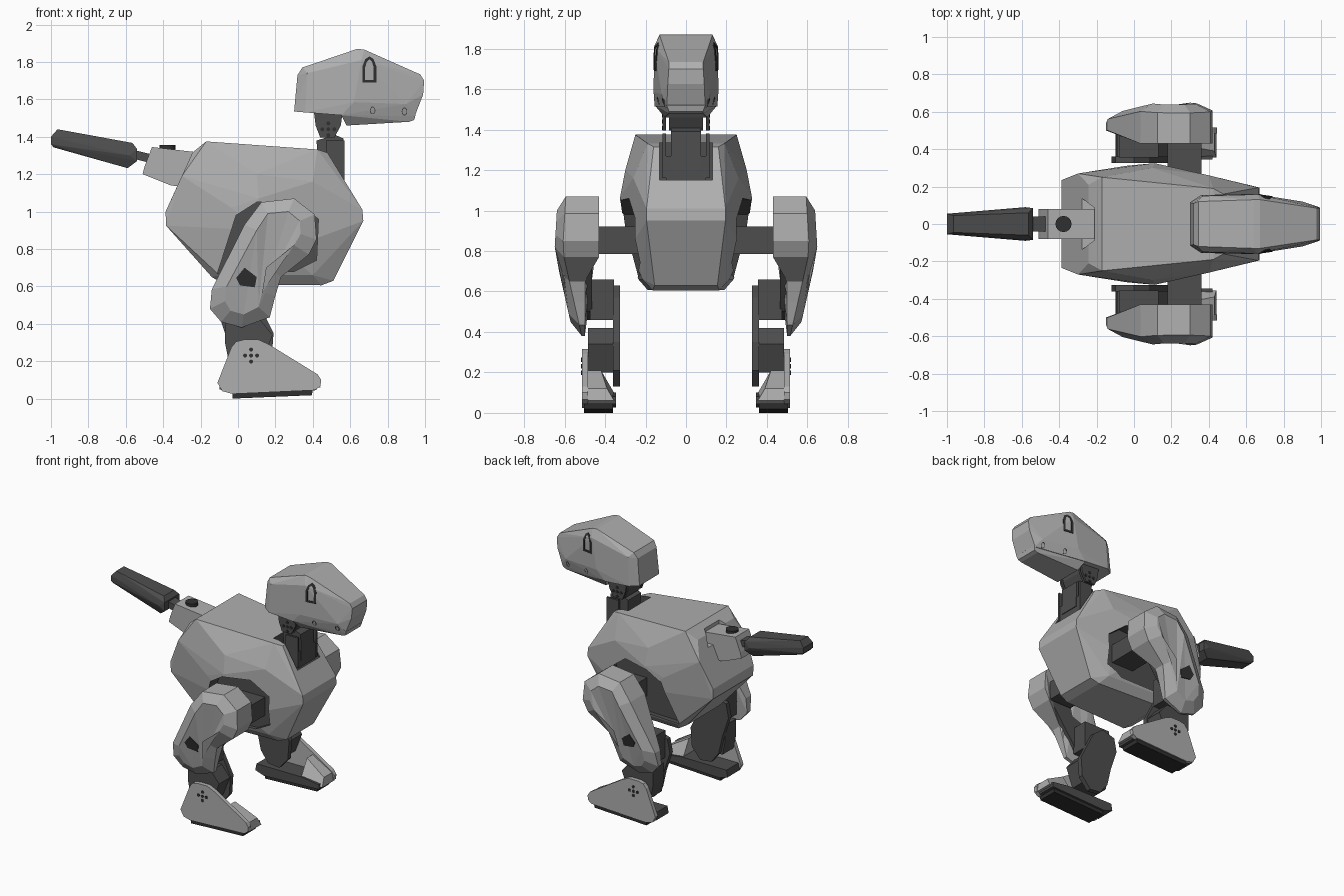
import bpy, bmesh, math
from mathutils import Vector
from mathutils.bvhtree import BVHTree


def material(name, v):
    m = bpy.data.materials.new(name)
    m.diffuse_color = (v, v, v, 1)
    return m


LIGHT = material("light grey shell", 0.43)
DARK = material("dark grey frame", 0.075)
BLACK = material("black rubber", 0.03)


def finish(name, bm, mat, pair=False):
    """Make one object, or a left/right pair mirrored in y; return (first object, surface tree)."""
    tree = BVHTree.FromBMesh(bm)
    first = None
    for side, s in ((("left_", 1), ("right_", -1)) if pair else (("", 1),)):
        b = bm.copy()
        for v in b.verts:
            v.co.y *= s
        bmesh.ops.recalc_face_normals(b, faces=b.faces[:])
        me = bpy.data.meshes.new(side + name)
        b.to_mesh(me)
        b.free()
        me.materials.append(mat)
        ob = bpy.data.objects.new(side + name, me)
        bpy.context.collection.objects.link(ob)
        first = first or ob
    bm.free()
    return first, tree


def loft(name, loops, mat, pair=False, cyclic=False, tri=False):
    """Bridge loops of equal length, capped at the ends or joined as a ring."""
    bm = bmesh.new()
    rows = [[bm.verts.new(p) for p in lp] for lp in loops]
    n = len(rows[0])
    for a, b in zip(rows, rows[1:] + (rows[:1] if cyclic else [])):
        for i in range(n):
            bm.faces.new((a[i], a[(i + 1) % n], b[(i + 1) % n], b[i]))
    if not cyclic:
        bm.faces.new(rows[0][::-1])
        bm.faces.new(rows[-1])
    if tri:
        bmesh.ops.triangulate(bm, faces=[f for f in bm.faces if len(f.verts) > 4])
    return finish(name, bm, mat, pair)


def prism(name, prof, y0, y1, mat, pair=False):
    return loft(name, [[(x, y, z) for x, z in prof] for y in (y0, y1)], mat, pair)


def box(name, x0, x1, y0, y1, z0, z1, mat, pair=False):
    return prism(name, [(x0, z0), (x1, z0), (x1, z1), (x0, z1)], y0, y1, mat, pair)


def hull(name, pts, mat, mirror=True, pair=False):
    """Faceted solid around points, mirrored in y when it sits on the centre line."""
    bm = bmesh.new()
    for x, y, z in pts:
        bm.verts.new((x, y, z))
        if mirror:
            bm.verts.new((x, -y, z))
    r = bmesh.ops.convex_hull(bm, input=bm.verts[:])
    junk = {g for g in r["geom_interior"] + r["geom_unused"] if isinstance(g, bmesh.types.BMVert)}
    if junk:
        bmesh.ops.delete(bm, geom=list(junk), context="VERTS")
    bmesh.ops.dissolve_limit(bm, angle_limit=math.radians(3), verts=bm.verts[:], edges=bm.edges[:])
    return finish(name, bm, mat, pair)


def plate(name, tree, outer, mat, inner=None):
    """Thin detail laid on a side surface; a frame when an inner outline is given."""
    def drop(prof, off):
        out = []
        for x, z in prof:
            hit = tree.ray_cast(Vector((x, 2, z)), Vector((0, -1, 0)))[0]
            out.append((x, (hit.y if hit else 0.1) + off, z))
        return out
    loops = [drop(outer, -0.004), drop(outer, 0.004)]
    if inner:
        loops += [drop(inner, 0.004), drop(inner, -0.004)]
    loft(name, loops, mat, True, bool(inner))


def disc(cx, cz, rx, rz, n=10):
    return [(cx + rx * math.cos(2 * math.pi * i / n), cz + rz * math.sin(2 * math.pi * i / n)) for i in range(n)]


# Body shell
body, body_tree = hull("body_shell", [
    (-0.243, 0.21, 1.316), (-0.17, 0.25, 1.375), (0.424, 0.19, 1.332), (0.478, 0.16, 1.315),
    (0.665, 0.195, 1.01), (0.67, 0.195, 0.95), (0.51, 0.155, 0.63), (0.446, 0.165, 0.606),
    (-0.07, 0.19, 0.608), (-0.14, 0.19, 0.65), (-0.385, 0.235, 0.925), (-0.387, 0.235, 1.0),
    (-0.30, 0.27, 1.19), (-0.035, 0.312, 1.02), (0.11, 0.325, 1.07), (0.11, 0.325, 0.90),
    (-0.10, 0.235, 0.66), (0.40, 0.215, 0.66), (0.10, 0.30, 1.20), (0.40, 0.26, 1.16),
    (0.40, 0.257, 0.85)], LIGHT)
body.data.materials.append(DARK)

# Leg pockets, neck slot and tail notch cut from the body
pocket = [(-0.11, 0.67), (-0.01, 0.98), (0.10, 1.05), (0.30, 1.06), (0.43, 0.96), (0.42, 0.74), (0.30, 0.68)]
cutters = [
    (prism("pocket_cutter_a", pocket, 0.2, 0.5, DARK)[0], 1),
    (prism("pocket_cutter_b", pocket, -0.5, -0.2, DARK)[0], 1),
    (box("neck_cutter", 0.38, 0.8, -0.13, 0.13, 1.15, 1.5, LIGHT)[0], 1),
    (hull("tail_cutter", [(x, y, z) for x, y in ((-0.45, 0.27), (-0.21, 0.085)) for z in (1.24, 1.5)], LIGHT)[0], 0)]
for c, idx in cutters:
    c.hide_render = True
    c.data.materials.clear()
    c.data.materials.append(LIGHT)
    c.data.materials.append(DARK)
    for p in c.data.polygons:
        p.material_index = idx
    mod = body.modifiers.new("cut", "BOOLEAN")
    mod.operation, mod.solver, mod.object = "DIFFERENCE", "EXACT", c
bpy.context.view_layer.update()
baked = bpy.data.meshes.new_from_object(body.evaluated_get(bpy.context.evaluated_depsgraph_get()))
body.modifiers.clear()
body.data = baked
for c, _ in cutters:
    bpy.data.objects.remove(c)

# Head: skull, jaw, eye frames and side studs
_, skull = hull("head_shell", [
    (0.30, 0.115, 1.535), (0.318, 0.11, 1.73), (0.344, 0.12, 1.77), (0.638, 0.13, 1.87),
    (0.675, 0.13, 1.866), (0.975, 0.085, 1.733), (0.995, 0.085, 1.70), (0.99, 0.09, 1.626),
    (0.945, 0.095, 1.51), (0.36, 0.155, 1.53), (0.37, 0.15, 1.74), (0.66, 0.158, 1.81),
    (0.553, 0.155, 1.515), (0.62, 0.16, 1.585), (0.90, 0.12, 1.575)], LIGHT)
_, jaw = hull("jaw", [
    (0.553, 0.15, 1.515), (0.61, 0.158, 1.585), (0.90, 0.12, 1.575), (0.95, 0.095, 1.52),
    (0.58, 0.105, 1.46), (0.916, 0.085, 1.48), (0.942, 0.085, 1.49)], LIGHT)
eye = [(0.665, 1.69), (0.74, 1.69), (0.74, 1.775), (0.725, 1.815), (0.703, 1.83), (0.68, 1.815), (0.665, 1.775)]
plate("eye_frame", skull, eye, BLACK, [(0.7025 + (x - 0.7025) * 0.6, 1.755 + (z - 1.755) * 0.78) for x, z in eye])
for i, (x, z) in enumerate(((0.72, 1.54), (0.89, 1.535))):
    plate(f"jaw_stud_{i}", jaw, disc(x, z, 0.015, 0.022), DARK, disc(x, z, 0.011, 0.017))

# Neck joint
box("neck_base", 0.42, 0.565, -0.10, 0.10, 1.13, 1.27, DARK)
prism("neck_link", [(0.43, 1.2), (0.57, 1.2), (0.565, 1.39), (0.52, 1.41), (0.42, 1.38)], -0.075, 0.075, DARK)
box("neck_side_rail", 0.47, 0.57, 0.10, 0.115, 1.16, 1.38, DARK, True)
fork = [(0.405, 1.54), (0.56, 1.54), (0.55, 1.46), (0.515, 1.395), (0.44, 1.395), (0.415, 1.46)]
prism("neck_motor", fork, -0.085, 0.085, DARK)
_, fork_tree = prism("neck_fork", fork, 0.10, 0.115, DARK, True)

# Tail: bracket, knob, rod and tapered tip
prism("tail_bracket", [(-0.51, 1.20), (-0.50, 1.24), (-0.46, 1.345), (-0.2, 1.315), (-0.2, 1.12), (-0.36, 1.14)],
      -0.08, 0.08, LIGHT)
knob = [[(x, y, z) for x, y in disc(-0.377, 0, 0.043, 0.043, 16)] for z in (1.30, 1.355)]
loft("tail_knob", knob, BLACK)
prism("tail_rod", [(-0.57, 1.285), (-0.45, 1.255), (-0.44, 1.30), (-0.56, 1.33)], -0.04, 0.04, DARK)
hull("tail_tip", [
    (-1.0, 0.055, 1.40), (-1.0, 0.055, 1.36), (-0.965, 0.045, 1.44), (-0.985, 0.045, 1.343),
    (-0.565, 0.06, 1.367), (-0.54, 0.085, 1.335), (-0.54, 0.085, 1.27), (-0.59, 0.06, 1.232),
    (-0.58, 0.09, 1.30)], DARK)

# Thigh armour: inner edge, rim and raised face
rim = [(-0.14, 0.585), (-0.15, 0.48), (-0.09, 0.41), (0.02, 0.38), (0.17, 0.435), (0.20, 0.55), (0.23, 0.65),
       (0.38, 0.77), (0.42, 0.85), (0.41, 0.985), (0.30, 1.07), (0.125, 1.05), (0.035, 0.93)]
face = [(-0.06, 0.60), (-0.07, 0.52), (-0.04, 0.47), (0.03, 0.45), (0.11, 0.49), (0.13, 0.57), (0.15, 0.70),
        (0.30, 0.82), (0.335, 0.88), (0.33, 0.95), (0.27, 1.0), (0.16, 0.99), (0.10, 0.90)]


def outer(z):
    return 0.555 + (z - 0.38) * 0.226 if z < 0.8 else 0.65 - (z - 0.8) * 0.06


_, thigh = loft("thigh_armour", [
    [(x, 0.43 if z > 0.75 else 0.50, z) for x, z in rim],
    [(x, outer(z) - 0.04, z) for x, z in rim],
    [(x, outer(z), z) for x, z in face]], LIGHT, True, tri=True)
plate("thigh_window", thigh, [(-0.01, 0.645), (0.035, 0.70), (0.10, 0.65), (0.09, 0.595), (0.01, 0.605)], BLACK)

# Leg mechanics: hip axle, thigh beam, knee, shin and ankle
box("hip_axle", 0.18, 0.36, 0.19, 0.45, 0.785, 0.92, DARK, True)
prism("thigh_beam", [(-0.08, 0.55), (0.0, 0.46), (0.12, 0.50), (0.34, 0.80), (0.33, 0.90), (0.2, 0.92)],
      0.465, 0.52, DARK, True)
box("knee_motor", -0.08, 0.13, 0.355, 0.475, 0.46, 0.66, DARK, True)
prism("shin_plate", [(-0.10, 0.60), (0.0, 0.63), (0.08, 0.57), (0.19, 0.35), (0.18, 0.21), (0.11, 0.13), (0.02, 0.14),
                     (-0.04, 0.22), (-0.07, 0.35), (-0.12, 0.50)], 0.325, 0.36, DARK, True)
prism("ankle_motor", [(-0.05, 0.20), (0.13, 0.20), (0.185, 0.34), (0.12, 0.42), (-0.07, 0.42), (-0.07, 0.3)],
      0.355, 0.485, DARK, True)

# Foot: side shell, base, toe cap and sole
_, foot = prism("foot_shell", [
    (-0.11, 0.085), (-0.035, 0.275), (-0.01, 0.305), (0.03, 0.315), (0.11, 0.315), (0.165, 0.29), (0.425, 0.13),
    (0.445, 0.10), (0.44, 0.065), (0.41, 0.045), (-0.03, 0.025), (-0.085, 0.04)], 0.485, 0.515, LIGHT, True)
prism("foot_base", [(-0.10, 0.05), (-0.09, 0.10), (0.28, 0.10), (0.42, 0.08), (0.42, 0.045), (-0.03, 0.027)],
      0.345, 0.487, DARK, True)
hull("toe_cap", [(0.27, 0.42, 0.21), (0.27, 0.50, 0.21), (0.27, 0.35, 0.09), (0.27, 0.50, 0.06), (0.43, 0.39, 0.12),
                 (0.43, 0.50, 0.12), (0.44, 0.355, 0.06), (0.44, 0.50, 0.06)], LIGHT, False, True)
prism("sole", [(-0.03, 0.0), (0.395, 0.018), (0.40, 0.05), (-0.03, 0.035)], 0.36, 0.505, BLACK, True)

# Screw rosettes on ankle and neck
for part, tree, cx, cz in (("ankle", foot, 0.07, 0.23), ("neck", fork_tree, 0.483, 1.44)):
    for i, (dx, dz) in enumerate(((0, 0), (0.032, 0), (-0.032, 0), (0, 0.032), (0, -0.032))):
        plate(f"{part}_screw_{i}", tree, disc(cx + dx, cz + dz, 0.011, 0.011, 8), BLACK)
